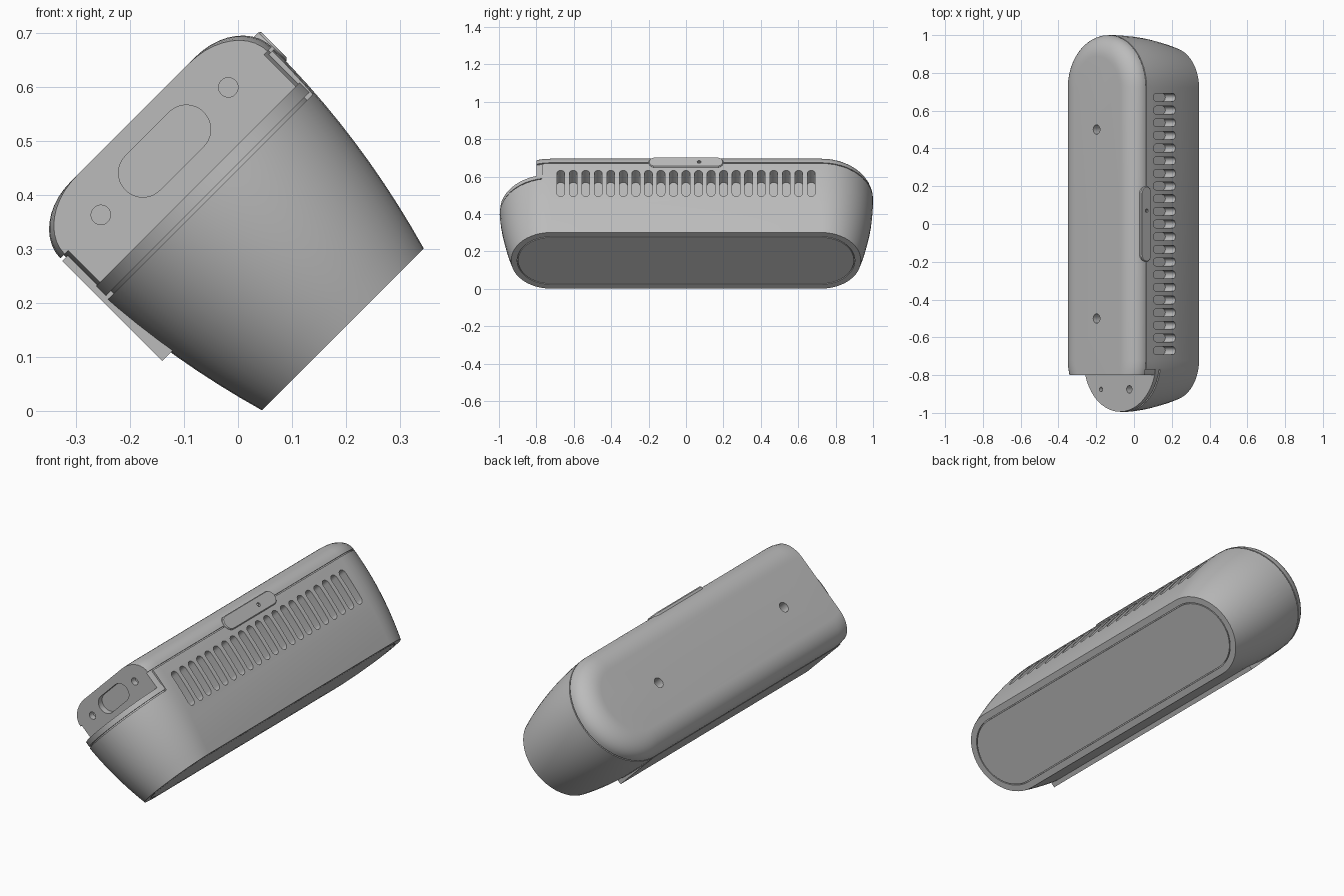
import bpy, bmesh, math
from mathutils import Matrix, Vector

if "Cube" in bpy.data.objects:
    bpy.data.objects.remove(bpy.data.objects["Cube"])

grey = bpy.data.materials.new("plain_grey")
grey.use_nodes = True
COLOUR = (0.5, 0.5, 0.5, 1)
grey.diffuse_color = COLOUR
grey.node_tree.nodes["Principled BSDF"].inputs["Base Color"].default_value = COLOUR

# Everything is built upright, then tilted onto its lower edge
TILT = Matrix.Translation((0.173, 0, 0.173)) @ Matrix.Rotation(math.radians(-45), 4, 'Y')
HALF = 0.723                                     # half of the straight run
FACE_X = Matrix.Rotation(math.radians(90), 4, 'Y')             # normal +x, long along y
FACE_X_TALL = Matrix(((0, 0, 1, 0), (1, 0, 0, 0), (0, 1, 0, 0), (0, 0, 0, 1)))
FACE_Y = Matrix(((0, 1, 0, 0), (0, 0, 1, 0), (1, 0, 0, 0), (0, 0, 0, 1)))


def loft(bm, layers, half, turn=Matrix(), at=(0, 0, 0), n=24):
    """Stack of rounded-slot rings given as (radius, height), capped."""
    place = Matrix.Translation(at) @ turn
    rings = []
    for r, h in layers:
        ring = []
        for end in (0, 1):
            for i in range(n + 1):
                if half == 0 and i == n:
                    continue
                t = math.pi * (end + i / n)
                y = r * math.sin(t) + (-half if end else half)
                ring.append(bm.verts.new(place @ Vector((r * math.cos(t), y, h))))
        rings.append(ring)
    for low, high in zip(rings, rings[1:]):
        for i in range(len(low)):
            j = (i + 1) % len(low)
            bm.faces.new((low[i], low[j], high[j], high[i]))
    bm.faces.new(rings[0][::-1])
    bm.faces.new(rings[-1])


def box(bm, x, y, z):
    size = [b - a for a, b in (x, y, z)]
    mid = [(a + b) / 2 for a, b in (x, y, z)]
    bmesh.ops.create_cube(bm, size=1, matrix=Matrix.Translation(mid) @ Matrix.Diagonal((*size, 1)))


def make(name, build):
    bm = bmesh.new()
    build(bm)
    bmesh.ops.recalc_face_normals(bm, faces=bm.faces)
    mesh = bpy.data.meshes.new(name)
    bm.to_mesh(mesh)
    bm.free()
    mesh.materials.append(grey)
    ob = bpy.data.objects.new(name, mesh)
    bpy.context.collection.objects.link(ob)
    return ob


def cut(ob, build, operation='DIFFERENCE'):
    tool = make("cutter", build)
    mod = ob.modifiers.new("cut", 'BOOLEAN')
    mod.object, mod.operation, mod.solver = tool, operation, 'EXACT'
    bpy.context.view_layer.update()
    result = bpy.data.meshes.new_from_object(ob.evaluated_get(bpy.context.evaluated_depsgraph_get()))
    ob.modifiers.clear()
    ob.data = result
    bpy.data.objects.remove(tool)


def vents(bm):
    for i in range(21):
        loft(bm, [(0.021, 0.185), (0.021, 0.32)], 0.069, FACE_X_TALL, (0, (i - 10) * 0.067, 0.285), 8)


def floor_holes(bm):
    for x, r in ((-0.142, 0.012), (0.07, 0.02)):
        loft(bm, [(r, 0.25), (r, 0.4)], 0, at=(x, -0.875, 0))


# Flared main shell
def shell(bm):
    layers = []
    for i in range(11):
        t = i / 10
        layers.append((0.212 + 0.065 * (1 - (1 - t) ** 2), -0.03 + 0.457 * t))
    loft(bm, layers, HALF)


body = make("body_shell", shell)
cut(body, lambda bm: box(bm, (-0.4, 0.4), (-1.2, -0.77), (0.317, 0.6)))
cut(body, vents)
cut(body, floor_holes)
cut(body, lambda bm: loft(bm, [(0.18, -0.1), (0.18, -0.02)], HALF))

# Base panel inside a fine groove
base = make("base_panel", lambda bm: loft(bm, [(0.175, -0.03), (0.175, -0.015)], HALF))

# Ledge floor with its lip at the open end
ledge = make("end_ledge", lambda bm: loft(
    bm, [(0.258, 0.3), (0.258, 0.324), (0.271, 0.324), (0.271, 0.35)], HALF))
cut(ledge, lambda bm: box(bm, (-0.4, 0.4), (-1.2, -0.76), (0.2, 0.5)), 'INTERSECT')
cut(ledge, floor_holes)


# Lid with rounded rim
def lid_shape(bm):
    layers = [(0.268, 0.34), (0.268, 0.433)]
    for i in range(11):
        t = math.pi / 2 * i / 10
        layers.append((0.165 + 0.112 * math.cos(t), 0.433 + 0.087 * math.sin(t)))
    loft(bm, layers, HALF)


def sockets(bm):
    loft(bm, [(0.045, -0.9), (0.045, -0.77)], 0.057, FACE_Y, (0, 0, 0.437))
    for x in (-0.167, 0.167):
        loft(bm, [(0.018, -0.9), (0.018, -0.77)], 0, FACE_Y, (x, 0, 0.437))


def screw_holes(bm):
    for y in (-0.5, 0.5):
        loft(bm, [(0.025, 0.47), (0.025, 0.6)], 0, at=(-0.005, y, 0))


lid = make("lid", lid_shape)
cut(lid, lambda bm: box(bm, (-0.4, 0.4), (-1.2, -0.8), (0.2, 0.7)))
for tool in (vents, sockets, screw_holes):
    cut(lid, tool)

# Side button with a pinhole
button = make("side_button", lambda bm: loft(
    bm, [(0.037, 0.24), (0.037, 0.278), (0.033, 0.283)], 0.163, FACE_X, (0, 0, 0.433)))
cut(button, lambda bm: loft(bm, [(0.01, 0.26), (0.01, 0.3)], 0, FACE_X, (0, 0.07, 0.433)))

# Flat mounting pad on the lower side
pad = make("mounting_pad", lambda bm: box(bm, (-0.278, -0.2), (-0.77, HALF), (0.165, 0.427)))

# Tilt and shade
parts = [body, base, ledge, lid, button, pad]
bpy.ops.object.select_all(action='DESELECT')
for ob in parts:
    ob.matrix_world = TILT
    ob.select_set(True)
bpy.context.view_layer.objects.active = body
bpy.ops.object.shade_smooth_by_angle(angle=math.radians(30))
